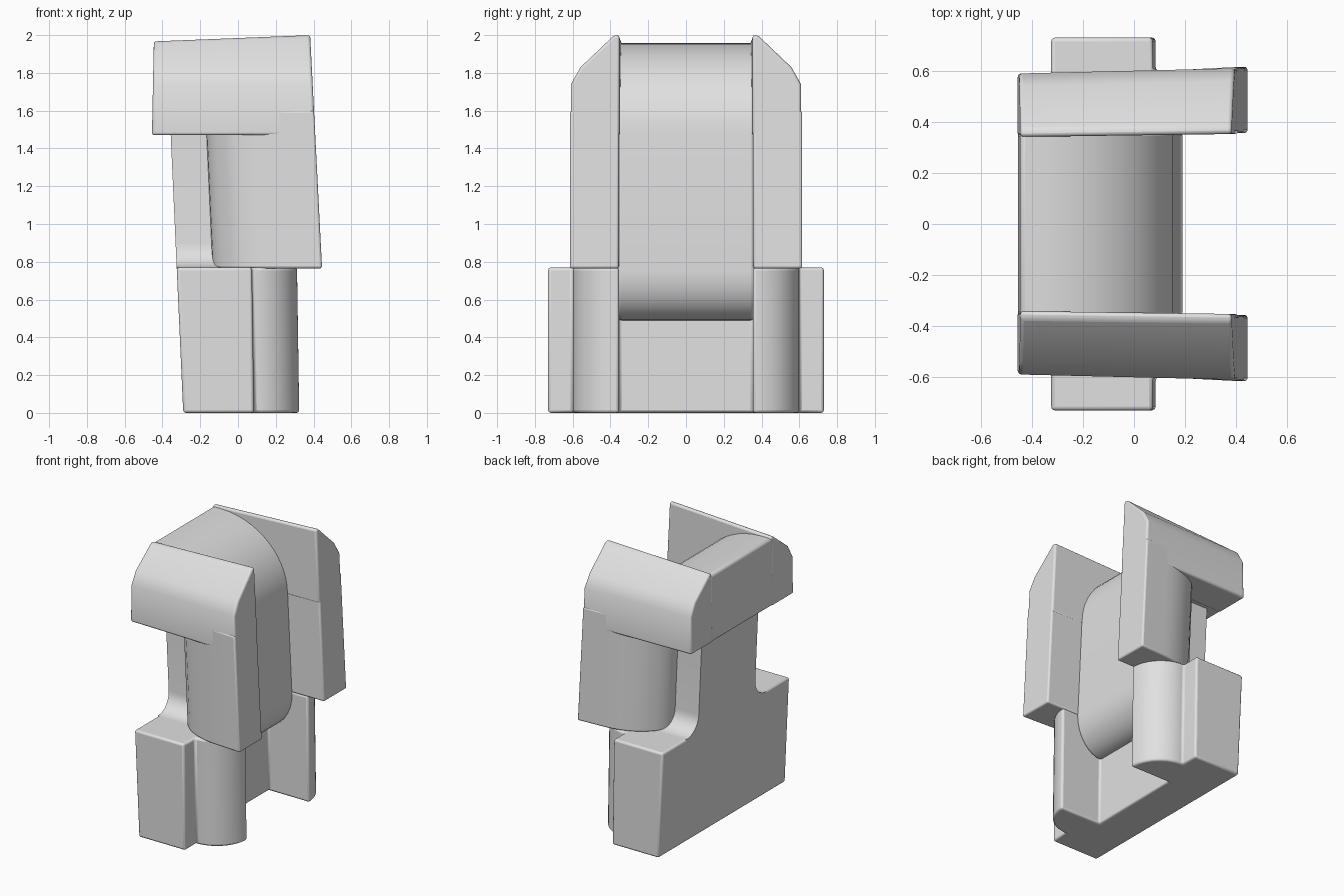
import bpy, bmesh, math
from mathutils import Vector

cube = bpy.data.objects.get("Cube")
if cube:
    bpy.data.objects.remove(cube)

stone = bpy.data.materials.new("light_grey")
stone.use_nodes = True
stone.diffuse_color = (0.75, 0.75, 0.75, 1)
stone.node_tree.nodes["Principled BSDF"].inputs["Base Color"].default_value = (0.75, 0.75, 0.75, 1)
stone.node_tree.nodes["Principled BSDF"].inputs["Roughness"].default_value = 0.8


def prism(name, outline, axis, lo, hi, back_lean=0.0, front_lean=0.0, splay=0.0, bevel=0.02):
    """Extrude a 2D outline along an axis, lean and splay it, and soften its edges."""
    place = {"x": lambda a, b, t: Vector((t, a, b)),
             "y": lambda a, b, t: Vector((a, t, b)),
             "z": lambda a, b, t: Vector((a, b, t))}[axis]
    bm = bmesh.new()
    face = bm.faces.new([bm.verts.new(place(a, b, lo)) for a, b in outline])
    grown = bmesh.ops.extrude_face_region(bm, geom=[face])
    moved = [v for v in grown["geom"] if isinstance(v, bmesh.types.BMVert)]
    bmesh.ops.translate(bm, verts=moved, vec=place(0, 0, hi - lo))
    for v in bm.verts:
        v.co.x -= (back_lean if v.co.x < 0 else front_lean) * v.co.z
        v.co.y *= 1 + splay * v.co.x
        if v.co.z > 1.98:  # the head tops rise toward the front
            v.co.z += 0.04 * (v.co.x - 0.39)
    bmesh.ops.recalc_face_normals(bm, faces=bm.faces)
    mesh = bpy.data.meshes.new(name)
    bm.to_mesh(mesh)
    bm.free()
    obj = bpy.data.objects.new(name, mesh)
    bpy.context.collection.objects.link(obj)
    mesh.materials.append(stone)
    if bevel:
        mod = obj.modifiers.new("soft_edges", "BEVEL")
        mod.width = bevel
        mod.segments = 3
        mod.limit_method = "ANGLE"
        mod.angle_limit = math.radians(40)
    bpy.ops.object.select_all(action="DESELECT")
    obj.select_set(True)
    bpy.context.view_layer.objects.active = obj
    bpy.ops.object.shade_smooth_by_angle(angle=math.radians(35))
    return obj


def arc(cx, cy, rx, ry, start, end, steps=8):
    angles = [math.radians(start + (end - start) * i / steps) for i in range(steps + 1)]
    return [(cx + rx * math.cos(a), cy + ry * math.sin(a)) for a in angles]


def mirror_y(half):
    """Close a plan outline by reflecting it across y = 0."""
    return half + [(x, -y) for x, y in reversed(half)]


def mirror_side(half):
    """Close an outline in y and z by reflecting it across y = 0."""
    return half + [(-y, z) for y, z in reversed(half)]


# Base: wide block with two quarter-round front columns and a recess between them
base_half = [(-0.29, 0.73), (0.085, 0.73)]
base_half += arc(0.085, 0.355, 0.24, 0.245, 90, 0, 12) + [(0.0, 0.355)]
prism("base", mirror_y(base_half), "z", 0, 0.77, 0.045, 0.015, bevel=0.015)

# Waist back: narrow slab that flares in a hollow curve onto the base
slab_half = [(0.455, 0.7), (0.455, 0.77)] + arc(0.455, 0.9, 0.13, 0.13, 270, 180)
slab_half += [(0.325, 1.6)]
prism("waist_back", mirror_side(slab_half), "x", -0.29, -0.02, 0.045, 0.045, bevel=0)

# Arms: convex sides that swell out from the slab to the flat front faces
arms_half = [(-0.1, 0.3)] + arc(0.3, 0.33, 0.4, 0.27, 180, 90, 12)
arms_half += [(0.484, 0.605), (0.484, 0.35), (0.0, 0.35)]
prism("arms", mirror_y(arms_half), "z", 0.765, 1.6, 0.045, 0.051, 0.04, bevel=0.012)

# Arm heads: chamfered blocks overhanging at the back
for side, label in ((1, "left"), (-1, "right")):
    head = [(0.347, 1.47), (0.6, 1.47), (0.6, 1.74), (0.55, 1.83), (0.375, 2.0), (0.347, 2.0)]
    prism(label + "_arm_head", [(side * y, z) for y, z in head], "x",
          -0.485, 0.484, -0.02, 0.051, 0.04)

# Centre: rounded saddle sloping from the back edge and down between the arms
saddle = [(-0.04, 1.47), (-0.455, 1.47), (-0.446, 1.957)]
saddle += arc(-0.38, 1.48, 0.535, 0.477, 88, 0, 14)
saddle += arc(-0.01, 0.75, 0.2, 0.26, 0, -90, 8) + [(-0.04, 0.49)]
prism("centre_saddle", saddle, "y", -0.365, 0.365)
